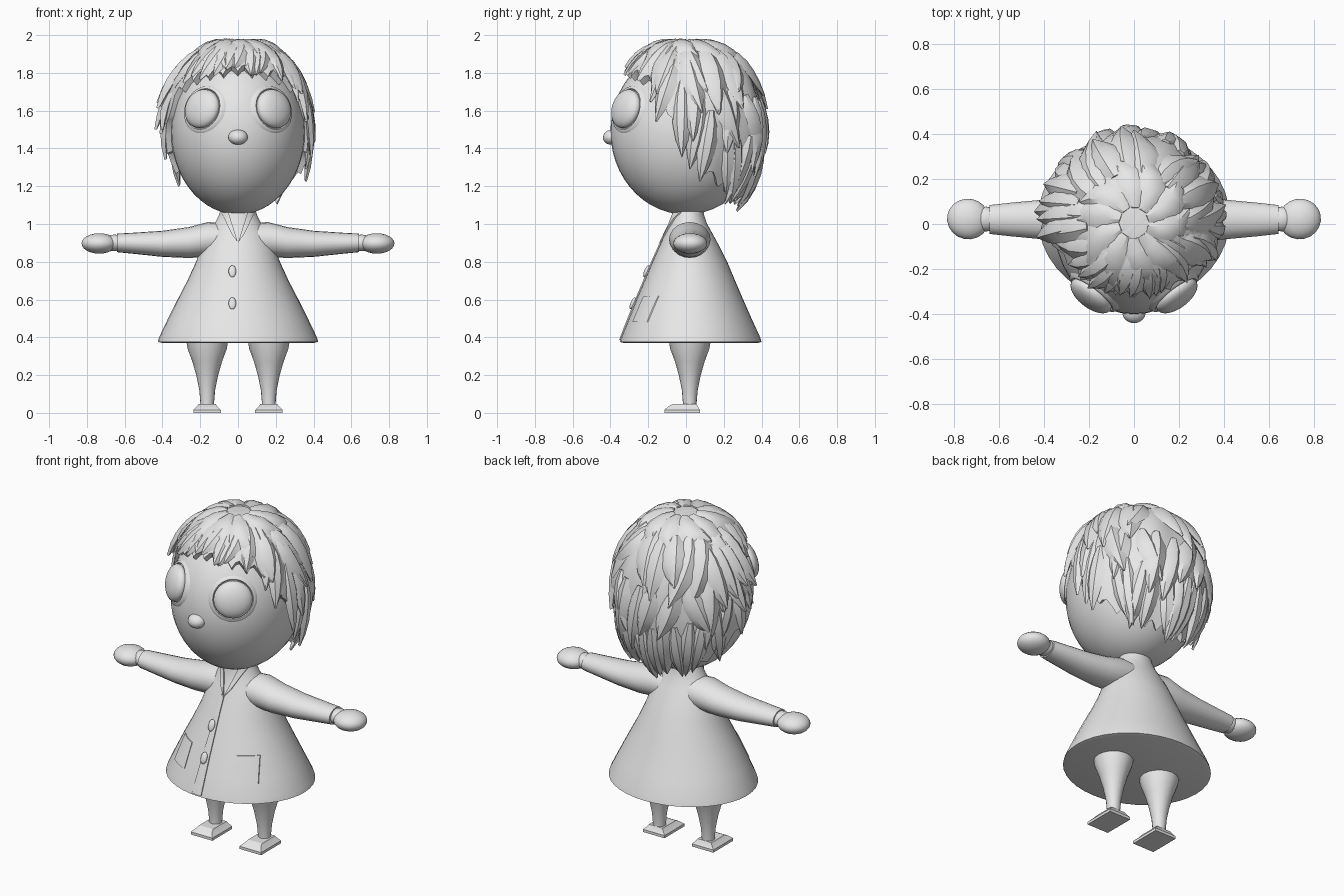
import bpy, bmesh, math, random
from mathutils import Vector, Matrix

if "Cube" in bpy.data.objects:
    bpy.data.objects.remove(bpy.data.objects["Cube"])

random.seed(4)
grey = bpy.data.materials.new("light_grey")
grey.diffuse_color = (0.8, 0.8, 0.8, 1)
grey.use_nodes = True
grey.node_tree.nodes["Principled BSDF"].inputs["Base Color"].default_value = grey.diffuse_color


def finish(name, bm, angle=40):
    bmesh.ops.recalc_face_normals(bm, faces=bm.faces)
    me = bpy.data.meshes.new(name)
    bm.to_mesh(me)
    bm.free()
    me.materials.append(grey)
    me.polygons.foreach_set("use_smooth", [True] * len(me.polygons))
    me.set_sharp_from_angle(angle=math.radians(angle))
    ob = bpy.data.objects.new(name, me)
    bpy.context.collection.objects.link(ob)
    return ob


def loft(bm, rings, cap=True):
    rows = [[bm.verts.new(p) for p in r] for r in rings]
    n = len(rows[0])
    for a, b in zip(rows, rows[1:]):
        for i in range(n):
            bm.faces.new((a[i], a[(i + 1) % n], b[(i + 1) % n], b[i]))
    if cap:
        bm.faces.new(rows[0])
        bm.faces.new(rows[-1])


def ellipse(c, u, v, n):
    return [Vector(c) + Vector(u) * math.cos(k * math.tau / n)
            + Vector(v) * math.sin(k * math.tau / n) for k in range(n)]


def ball(name, loc, radii, rot=None, seg=32, rows=18):
    bm = bmesh.new()
    bmesh.ops.create_uvsphere(bm, u_segments=seg, v_segments=rows, radius=1)
    m = Matrix.Translation(loc) @ (rot or Matrix()) @ Matrix.Diagonal((*radii, 1))
    bmesh.ops.transform(bm, matrix=m, verts=bm.verts)
    return finish(name, bm)


def interp(table, x):
    for p, q in zip(table, table[1:]):
        if x <= q[0]:
            f = max(0, (x - p[0]) / (q[0] - p[0]))
            return [a + (b - a) * f for a, b in zip(p, q)][1:]
    return list(table[-1][1:])


# Coat: height, half width, half depth, centre y
COAT = [(.37, .40, .355, .025), (.376, .425, .375, .025), (.40, .418, .368, .025),
        (.50, .37, .325, .022), (.60, .32, .283, .02), (.70, .268, .24, .02),
        (.80, .222, .198, .02), (.88, .195, .16, .018), (.95, .16, .125, .015),
        (1.0, .125, .10, .012), (1.05, .10, .085, .01), (1.10, .085, .08, .01)]
bm = bmesh.new()
loft(bm, [ellipse((0, cy, z), (rx, 0, 0), (0, ry, 0), 40) for z, rx, ry, cy in COAT])
finish("coat", bm)


def coat_front(x, z, off):
    rx, ry, cy = interp(COAT, z)
    return Vector((x, cy - ry * math.sqrt(max(0, 1 - (x / rx) ** 2)) - off, z))


def cloth(name, corners, off=.007, n=8):
    """Thin plate draped over the front of the coat."""
    bm = bmesh.new()
    a, b, c, d = [Vector(p) for p in corners]
    layers = []
    for o in (off, -.004):
        layers.append([[bm.verts.new(coat_front(*a.lerp(b, i / n).lerp(d.lerp(c, i / n), j / n), o))
                        for i in range(n + 1)] for j in range(n + 1)])
    for g in layers:
        for j in range(n):
            for i in range(n):
                bm.faces.new((g[j][i], g[j][i + 1], g[j + 1][i + 1], g[j + 1][i]))
    rim = [(0, i) for i in range(n)] + [(j, n) for j in range(n)] \
        + [(n, i) for i in range(n, 0, -1)] + [(j, 0) for j in range(n, 0, -1)]
    top, low = layers
    for (p, q), (r, s) in zip(rim, rim[1:] + rim[:1]):
        bm.faces.new((top[p][q], top[r][s], low[r][s], low[p][q]))
    finish(name, bm, 30)


cloth("coat_placket", [(-.065, .385), (0, .385), (0, .91), (-.02, .91)])
for s in (-1, 1):
    cloth("coat_lapel", [(0, .90), (s * .035, .95), (s * .088, 1.06), (s * .05, 1.06)], .009)
    cloth("coat_pocket", [(s * .16, .48), (s * .28, .48), (s * .25, .62), (s * .15, .62)], .005)
for z in (.58, .75):
    p = coat_front(-.03, z, .012)
    ball("coat_button", p, (.02, .012, .034), Matrix.Rotation(-.4, 4, 'X'), 16, 10)

# Arms, hands, legs and feet on both sides
ARM = [(.05, .92, .085, .10), (.16, .918, .092, .11), (.26, .902, .082, .10),
       (.40, .895, .069, .088), (.55, .898, .056, .074), (.64, .90, .049, .064)]
LEG = [(.39, .112), (.34, .104), (.27, .078), (.20, .058), (.12, .042), (.05, .036), (.03, .036)]
FOOT = [(0, .072, -.115, .075), (.016, .072, -.115, .075), (.022, .066, -.108, .07),
        (.036, .052, -.09, .062), (.046, .046, -.07, .056)]
for s in (-1, 1):
    side = "left" if s > 0 else "right"
    bm = bmesh.new()
    loft(bm, [ellipse((s * x, .02, z), (0, ry, 0), (0, 0, rz), 20) for x, z, rz, ry in ARM])
    finish(side + "_sleeve", bm)
    ball(side + "_hand", (s * .735, .022, .897), (.094, .09, .054),
         Matrix.Rotation(s * .2, 4, 'Z'), 20, 12)
    ball(side + "_wrist", (s * .655, .022, .90), (.06, .055, .044), None, 16, 10)
    bm = bmesh.new()
    loft(bm, [ellipse((s * .163, .02, z), (r, 0, 0), (0, r, 0), 16) for z, r in LEG])
    finish(side + "_leg", bm)
    bm = bmesh.new()
    loft(bm, [[(s * .163 - w, y0, z), (s * .163 + w, y0, z), (s * .163 + w, y1, z),
               (s * .163 - w, y1, z)] for z, w, y0, y1 in FOOT])
    finish(side + "_foot", bm, 20)

# Head, nose and eyes
ball("head", (0, 0, 1.49), (.355, .40, .44), None, 40, 26)
ball("nose", (0, -.392, 1.46), (.052, .048, .04), Matrix.Rotation(.2, 4, 'X'), 20, 12)
for s in (-1, 1):
    p = Vector((s * .19, -.318, 1.61))
    n = Vector((p.x / .126, p.y / .16, .12 / .194)).normalized()
    rot = n.to_track_quat('Z', 'Y').to_matrix().to_4x4()
    ball("eye", p, (.107, .105, .05), rot)
    # Eyelid rim
    bm = bmesh.new()
    loft(bm, [[rot.to_3x3() @ Vector((r * math.cos(k * math.tau / 32), r * math.sin(k * math.tau / 32), h))
               + p for k in range(32)] for r, h in ((.138, -.035), (.125, -.009), (.112, -.006), (.10, -.02))], False)
    finish("eyelid_rim", bm, 60)

# Hair: azimuth 0 is the front, 180 the back; polar angle 0 is the crown
HAIRLINE = [(0, 46), (30, 50), (55, 56), (70, 66), (80, 86), (92, 104),
            (108, 118), (125, 130), (150, 138), (180, 141)]


def hairline(a):
    return interp(HAIRLINE, abs((a + 180) % 360 - 180))[0]


def hair_point(a, t, off=0.0):
    a, t = math.radians(a), math.radians(t)
    w = max(0, math.sin(t)) ** .8
    d = Vector((.38 * w * math.sin(a), -.405 * w * math.cos(a), .475 * math.cos(t)))
    bump = .007 * math.sin(9 * a + 2 * t) * math.sin(t)
    return Vector((0, .005, 1.50)) + d * (1 + (off + bump) / .41)


# Cap with a jagged edge that tucks in to the head
bm = bmesh.new()
rings = []
for j in range(1, 17):
    ring = []
    for i in range(96):
        a = i * 3.75
        end = hairline(a) + (4, -1, -3, 0)[i % 4]
        ring.append(hair_point(a, end * min(j, 15) / 15, -.075 if j == 16 else 0))
    rings.append(ring)
loft(bm, rings)
finish("hair_cap", bm, 50)


def lock(bm, a0, t0, a1, t1, width, thick, lift):
    """Tapered strand lying on the hair, its pointed tip lifted outward."""
    rings = []
    for k, taper in enumerate((.45, .85, 1, .9, .6, .06)):
        f = k / 5
        a, t = a0 + (a1 - a0) * f ** 1.3, t0 + (t1 - t0) * f
        off = lift * f ** 2
        p = hair_point(a, t)
        along = hair_point(a0 + (a1 - a0) * (f + .05) ** 1.3, t + (t1 - t0) * .05) - p
        out = (hair_point(a, t, .05) - p).normalized()
        across = along.cross(out).normalized() * width * taper
        rings.append([p + out * (off - .012) - across, p + out * (off + thick * taper) - across * .25,
                      p + out * (off + thick * taper * .7) + across * .5,
                      p + out * (off - .012) + across, p + out * (off - .03 * taper - .005)])
    loft(bm, rings)


def rnd(x):
    return random.uniform(-x, x)


# Hem, middle and upper layers of strands round the sides and back
bm = bmesh.new()
for a in range(78, 285, 11):
    end = hairline(a)
    lock(bm, a + rnd(3), end - 42, a + rnd(14), end + 4 + rnd(4), .055, .02, .025 + rnd(.015))
finish("hair_hem_strands", bm, 35)
bm = bmesh.new()
for a in range(86, 280, 15):
    end = hairline(a) * .8
    lock(bm, a + rnd(4), end - 42, a + rnd(16), end + rnd(8), .065, .024, .03 + rnd(.012))
for a in range(75, 290, 18):
    lock(bm, a + rnd(5), 28, a + rnd(18), 72 + rnd(9), .075, .024, .03 + rnd(.015))
finish("hair_layer_strands", bm, 35)

# Fringe sweeping across the brow, and strands on the crown
bm = bmesh.new()
for a in range(-72, 78, 12):
    lock(bm, a * .9 + 8, 14, a - 6 + rnd(8), hairline(a) + 3 + rnd(4), .06, .016, .012)
for a in range(0, 360, 36):
    lock(bm, a, 6, a + 25 + rnd(10), 42 + rnd(7), .075, .018, .012)
finish("hair_fringe", bm, 35)

# Tuft that sticks out on one side
bm = bmesh.new()
for a, t in ((-82, 78), (-92, 75), (-102, 80), (-96, 90), (-112, 84)):
    lock(bm, a - 6, t - 42, a, t, .07, .028, .06)
finish("hair_side_tuft", bm, 35)
